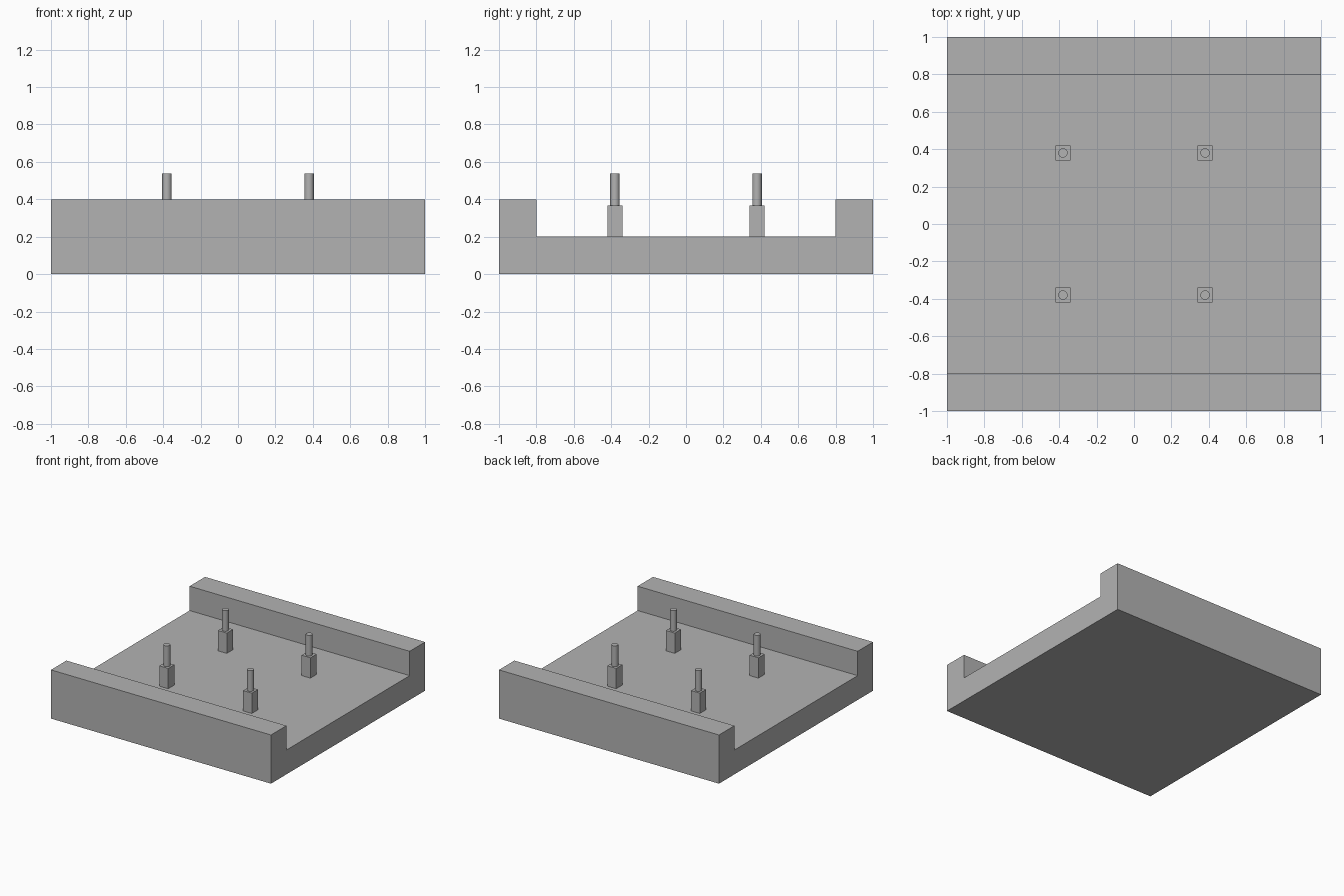
import bpy
import bmesh
import math

cube = bpy.data.objects.get("Cube")
if cube:
    bpy.data.objects.remove(cube, do_unlink=True)

grey = bpy.data.materials.new("plain grey")
grey.use_nodes = True
colour = (0.45, 0.45, 0.45, 1)
grey.diffuse_color = colour
grey.node_tree.nodes["Principled BSDF"].inputs["Base Color"].default_value = colour

HALF = 1.0
FLOOR, RIM = 0.2, 0.4
INNER = 0.8
POST_AT, POST_SIZE, POST_TOP = 0.38, 0.08, 0.367
PIN_RADIUS, PIN_TOP = 0.025, 0.537


def add_object(name, bm):
    bmesh.ops.recalc_face_normals(bm, faces=bm.faces)
    mesh = bpy.data.meshes.new(name)
    bm.to_mesh(mesh)
    bm.free()
    mesh.materials.append(grey)
    obj = bpy.data.objects.new(name, mesh)
    bpy.context.collection.objects.link(obj)
    return obj


# Channel-shaped tray: a U profile extruded from side to side
half_profile = [(HALF, 0), (HALF, RIM), (INNER, RIM), (INNER, FLOOR)]
profile = half_profile + [(-y, z) for y, z in reversed(half_profile)]
bm = bmesh.new()
end = bm.faces.new([bm.verts.new((-HALF, y, z)) for y, z in profile])
swept = bmesh.ops.extrude_face_region(bm, geom=[end], use_keep_orig=True)
new_verts = [g for g in swept["geom"] if isinstance(g, bmesh.types.BMVert)]
bmesh.ops.translate(bm, verts=new_verts, vec=(2 * HALF, 0, 0))
add_object("tray", bm)


def add_post(name, x, y):
    bm = bmesh.new()
    height = POST_TOP - FLOOR
    bmesh.ops.create_cube(bm, size=1)
    bmesh.ops.scale(bm, verts=bm.verts, vec=(POST_SIZE, POST_SIZE, height))
    obj = add_object(name, bm)
    obj.location = (x, y, FLOOR + height / 2)


def add_pin(name, x, y):
    bm = bmesh.new()
    height = PIN_TOP - POST_TOP
    bmesh.ops.create_cone(bm, cap_ends=True, segments=32, radius1=PIN_RADIUS,
                          radius2=PIN_RADIUS, depth=height)
    obj = add_object(name, bm)
    obj.location = (x, y, POST_TOP + height / 2)
    bpy.ops.object.select_all(action="DESELECT")
    obj.select_set(True)
    bpy.context.view_layer.objects.active = obj
    bpy.ops.object.shade_smooth_by_angle(angle=math.radians(30))


# Four square standoffs, each with a round locating pin
for side, sx in (("left", 1), ("right", -1)):
    for end_name, sy in (("front", -1), ("back", 1)):
        x, y = sx * POST_AT, sy * POST_AT
        add_post(f"{end_name}_{side}_post", x, y)
        add_pin(f"{end_name}_{side}_pin", x, y)
